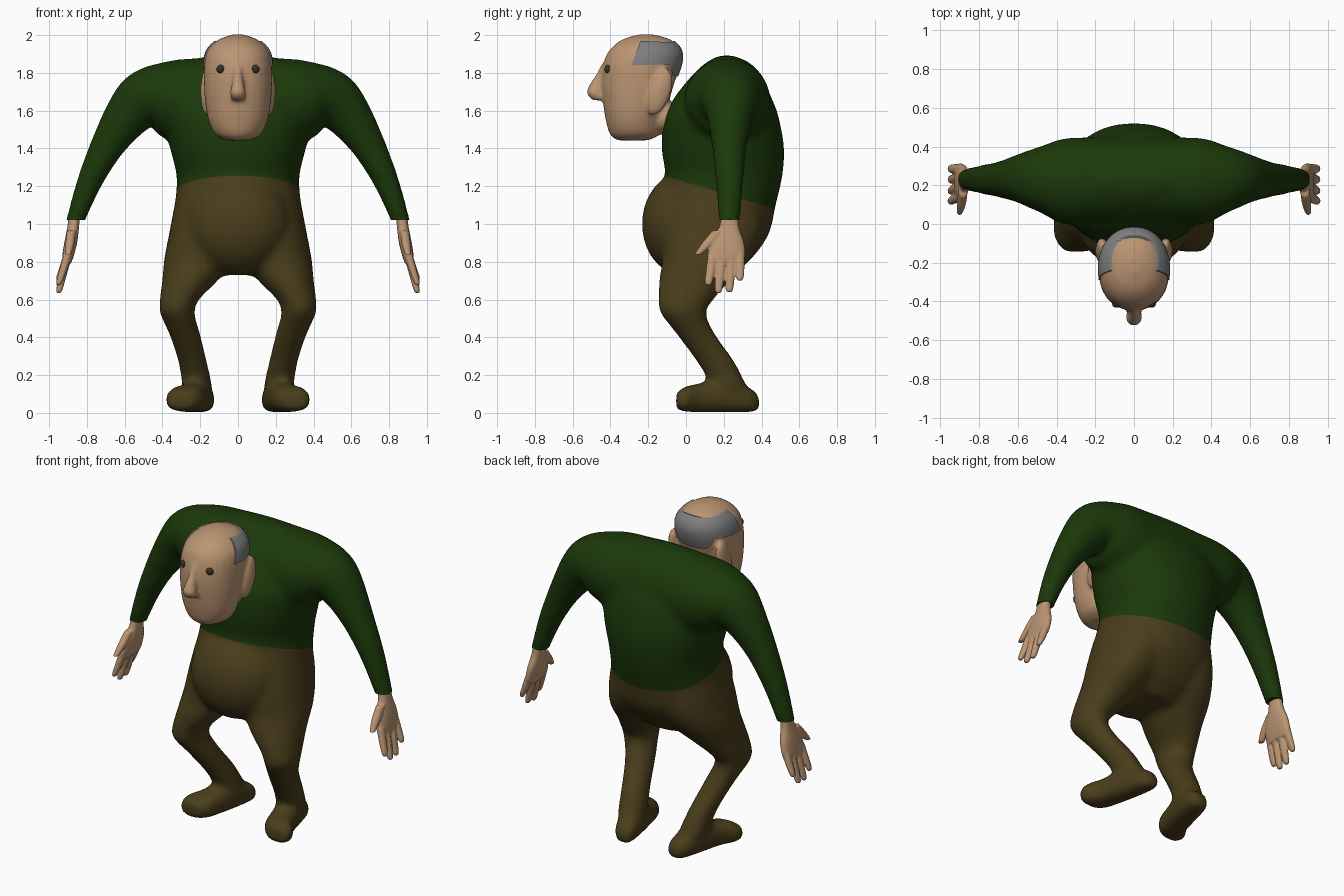
import bpy
import bmesh
import math
from mathutils import Vector, Matrix

if "Cube" in bpy.data.objects:
    bpy.data.objects.remove(bpy.data.objects["Cube"])

SIDES = (1, -1)
X, Y, Z = Vector((1, 0, 0)), Vector((0, 1, 0)), Vector((0, 0, 1))


def material(name, rgb):
    mat = bpy.data.materials.new(name)
    mat.use_nodes = True
    mat.diffuse_color = (*rgb, 1)
    for node in mat.node_tree.nodes:
        if node.type == 'BSDF_PRINCIPLED':
            node.inputs["Base Color"].default_value = (*rgb, 1)
            node.inputs["Roughness"].default_value = 0.8
    return mat


SKIN = material("skin", (0.50, 0.30, 0.17))
GREEN = material("dark_green_wool", (0.011, 0.040, 0.003))
BROWN = material("olive_brown_cloth", (0.068, 0.047, 0.011))
GREY = material("grey_hair", (0.21, 0.21, 0.21))
DARK = material("dark_eye", (0.045, 0.03, 0.015))


def curve_rings(rings, steps=5):
    """Smooth the list of rings with a Catmull-Rom curve."""
    out = []
    for i in range(len(rings) - 1):
        a, b, c, d = (rings[min(max(i + k, 0), len(rings) - 1)] for k in (-1, 0, 1, 2))
        for s in range(steps):
            t = s / steps
            out.append([q + 0.5 * t * (r - p + t * (2 * p - 5 * q + 4 * r - e + t * (3 * (q - r) + e - p)))
                        for p, q, r, e in zip(a, b, c, d)])
    return out + [list(rings[-1])]


def loft(bm, rings, axis=None, power=2.3, sides=28):
    """Closed tube through rings (x, y, z, radius_u, radius_v)."""
    rings = curve_rings(rings)
    loops = []
    for i, ring in enumerate(rings):
        after, before = rings[min(i + 1, len(rings) - 1)], rings[max(i - 1, 0)]
        along = axis or (Vector(after[:3]) - Vector(before[:3])).normalized()
        u, v = (X, Z) if axis == Y else (Y.cross(along).normalized(), Y)
        loop = []
        for k in range(sides):
            c, s = math.cos(math.tau * k / sides), math.sin(math.tau * k / sides)
            c = math.copysign(abs(c) ** (2 / power), c)
            s = math.copysign(abs(s) ** (2 / power), s)
            loop.append(bm.verts.new(Vector(ring[:3]) + u * c * ring[3] + v * s * ring[4]))
        loops.append(loop)
    faces = [bm.faces.new((a[k], a[(k + 1) % sides], b[(k + 1) % sides], b[k]))
             for a, b in zip(loops, loops[1:]) for k in range(sides)]
    faces += [bm.faces.new(loops[0][::-1]), bm.faces.new(loops[-1])]
    bmesh.ops.recalc_face_normals(bm, faces=faces)


def flip(rings, side):
    return [(r[0] * side, *r[1:]) for r in rings]


def upright(rows):
    """Centred rings from (z, front y, back y, half width)."""
    return [(0, (a + b) / 2, z, h, (b - a) / 2) for z, a, b, h in rows]


def ball(bm, centre, size, tilt=0):
    m = Matrix.Translation(centre) @ Matrix.Rotation(tilt, 4, 'X') @ Matrix.Diagonal((*size, 1))
    bmesh.ops.create_uvsphere(bm, u_segments=24, v_segments=16, radius=1, matrix=m)


def make(name, bm, mat):
    mesh = bpy.data.meshes.new(name)
    bm.to_mesh(mesh)
    bm.free()
    obj = bpy.data.objects.new(name, mesh)
    bpy.context.scene.collection.objects.link(obj)
    return finish(obj, mat)


def finish(obj, mat):
    obj.data.materials.clear()
    obj.data.materials.append(mat)
    obj.data.polygons.foreach_set("use_smooth", [True] * len(obj.data.polygons))
    obj.data.set_sharp_from_angle(angle=math.radians(50))
    return obj


def bake(obj, mat):
    bpy.context.view_layer.update()
    graph = bpy.context.evaluated_depsgraph_get()
    mesh = bpy.data.meshes.new_from_object(obj.evaluated_get(graph))
    obj.modifiers.clear()
    obj.data = mesh
    return finish(obj, mat)


def fuse(obj, mat, voxel, repeats):
    """Melt overlapping parts into one soft skin."""
    remesh = obj.modifiers.new("fuse", 'REMESH')
    remesh.mode = 'VOXEL'
    remesh.voxel_size = voxel
    soften = obj.modifiers.new("soften", 'SMOOTH')
    soften.factor = 0.5
    soften.iterations = repeats
    return bake(obj, mat)


# Clothed body: trunk, belly, one tube from wrist to wrist, legs and shoes
bm = bmesh.new()
loft(bm, upright([
    (0.73, 0.0, 0.24, 0.15), (0.82, -0.09, 0.35, 0.28), (0.95, -0.14, 0.44, 0.345),
    (1.1, -0.15, 0.475, 0.335), (1.25, -0.11, 0.51, 0.325), (1.4, -0.13, 0.52, 0.36),
    (1.55, -0.12, 0.495, 0.39), (1.63, -0.085, 0.47, 0.38), (1.7, -0.04, 0.435, 0.36),
    (1.8, 0.045, 0.375, 0.3), (1.87, 0.13, 0.3, 0.22), (1.893, 0.19, 0.24, 0.15)]), Z, power=2.2)
ball(bm, (0, -0.02, 1.0), (0.28, 0.215, 0.27))
arm = [(0.18, 0.22, 1.635, 0.25, 0.228), (0.36, 0.22, 1.66, 0.21, 0.222),
       (0.485, 0.23, 1.66, 0.162, 0.17), (0.575, 0.235, 1.585, 0.129, 0.13),
       (0.685, 0.23, 1.425, 0.093, 0.095), (0.785, 0.23, 1.225, 0.068, 0.075),
       (0.86, 0.23, 1.02, 0.05, 0.058), (0.88, 0.23, 0.95, 0.047, 0.055)]
loft(bm, flip(arm, -1)[::-1] + [(0, 0.22, 1.625, 0.265, 0.23)] + arm, power=2)
leg = [(0.215, 0.23, 0.14, 0.081, 0.093), (0.24, 0.158, 0.27, 0.076, 0.1),
       (0.283, 0.05, 0.42, 0.083, 0.103), (0.322, -0.015, 0.53, 0.092, 0.122),
       (0.31, 0.0, 0.6, 0.104, 0.147), (0.255, 0.045, 0.7, 0.147, 0.188),
       (0.205, 0.11, 0.82, 0.185, 0.235), (0.18, 0.14, 0.95, 0.185, 0.265),
       (0.165, 0.16, 1.1, 0.172, 0.25)]
shoe = [(0.18, 0.39, 0.045, 0.04, 0.038), (0.19, 0.34, 0.067, 0.068, 0.064),
        (0.22, 0.2, 0.085, 0.082, 0.083), (0.25, 0.08, 0.08, 0.085, 0.077),
        (0.285, 0.0, 0.073, 0.1, 0.068), (0.3, -0.052, 0.063, 0.07, 0.045)]
for side in SIDES:
    loft(bm, flip(leg, side), Z, power=2.1)
    loft(bm, flip(shoe, side), Y, power=2.6)
body = fuse(make("body", bm, BROWN), BROWN, 0.017, 14)


# Split the body into sweater and trousers along the sloping waistline
def garment(name, mat, is_sweater):
    bm = bmesh.new()
    bm.from_mesh(body.data)
    for point, normal in (((0, 0, 1.221), (0, 0.3, 1)), ((0, 0, 1.02), (0, 0, 1))):
        bmesh.ops.bisect_plane(bm, geom=bm.verts[:] + bm.edges[:] + bm.faces[:],
                               dist=1e-5, plane_co=point, plane_no=normal)

    def wanted(face):
        c = face.calc_center_median()
        sleeve = abs(c.x) > 0.5
        if is_sweater:
            return c.z > (1.02 if sleeve else 1.221 - 0.3 * c.y)
        return not sleeve and c.z < 1.221 - 0.3 * c.y

    bmesh.ops.delete(bm, geom=[f for f in bm.faces if not wanted(f)], context='FACES')
    cuffs = [e for e in bm.edges if e.is_boundary and abs(e.verts[0].co.x) > 0.6]
    if cuffs:
        bmesh.ops.holes_fill(bm, edges=cuffs, sides=0)
    for v in bm.verts:
        v.co.z = max(v.co.z, 0.005)
    return make(name, bm, mat)


garment("sweater", GREEN, True)
garment("trousers_and_shoes", BROWN, False)
bpy.data.objects.remove(body)

# Head with nose, ears and neck
bm = bmesh.new()
loft(bm, upright([
    (1.443, -0.365, -0.2, 0.065), (1.475, -0.402, -0.14, 0.122), (1.55, -0.425, -0.12, 0.157),
    (1.65, -0.44, -0.09, 0.174), (1.75, -0.447, -0.06, 0.18), (1.85, -0.437, -0.025, 0.18),
    (1.92, -0.405, -0.027, 0.162), (1.975, -0.34, -0.08, 0.105), (2.003, -0.25, -0.17, 0.03)]), Z, power=2.15)
loft(bm, [(0, -0.425, 1.85, 0.02, 0.02), (0, -0.45, 1.79, 0.022, 0.028),
          (0, -0.475, 1.73, 0.033, 0.04), (0, -0.48, 1.69, 0.043, 0.045),
          (0, -0.46, 1.655, 0.03, 0.035)], Z, power=2)
loft(bm, [(0, -0.22, 1.56, 0.11, 0.09), (0, 0.02, 1.56, 0.11, 0.08)], Y, power=2)
for side in SIDES:
    ball(bm, (side * 0.165, -0.14, 1.70), (0.034, 0.06, 0.13), -0.3)
head = fuse(make("head", bm, SKIN), SKIN, 0.011, 6)

# Hair: a thin shell over the head, trimmed to a side outline
bm = bmesh.new()
bm.from_mesh(head.data)
bm.normal_update()
for v, n in [(v, v.normal.copy()) for v in bm.verts]:
    v.co += n * 0.007
hair = make("hair", bm, GREY)
outline = [(-0.29, 1.84), (-0.24, 1.97), (-0.09, 1.962), (-0.06, 1.97), (0.03, 1.95),
           (0.03, 1.77), (-0.07, 1.785), (-0.085, 1.845)]
bm = bmesh.new()
face = bm.faces.new([bm.verts.new((-0.3, y, z)) for y, z in outline])
wall = bmesh.ops.extrude_face_region(bm, geom=[face])["geom"]
bmesh.ops.translate(bm, vec=X * 0.6, verts=[g for g in wall if isinstance(g, bmesh.types.BMVert)])
bmesh.ops.recalc_face_normals(bm, faces=bm.faces[:])
cutter = make("hair_cutter", bm, GREY)
cutter.hide_render = True
trim = hair.modifiers.new("trim", 'BOOLEAN')
trim.operation = 'INTERSECT'
trim.solver = 'EXACT'
trim.object = cutter
bake(hair, GREY)
bpy.data.objects.remove(cutter)

# Eyes and hands
palm = [(0.864, 0.232, 1.06, 0.03, 0.042), (0.873, 0.228, 0.98, 0.031, 0.054),
        (0.886, 0.22, 0.9, 0.034, 0.088), (0.9, 0.213, 0.83, 0.03, 0.1),
        (0.907, 0.21, 0.79, 0.022, 0.092)]
thumb = [(0.882, 0.175, 0.965, 0.024, 0.035), (0.89, 0.115, 0.895, 0.024, 0.034),
         (0.9, 0.062, 0.838, 0.016, 0.018)]
fingers = [(0.14, 0.12, 0.675), (0.19, 0.172, 0.635), (0.24, 0.23, 0.64), (0.285, 0.285, 0.7)]
for side, label in zip(SIDES, ("left", "right")):
    bm = bmesh.new()
    ball(bm, (side * 0.09, -0.412, 1.82), (0.023, 0.02, 0.023))
    make(label + "_eye", bm, DARK)

    bm = bmesh.new()
    loft(bm, flip(palm, side), Z)
    loft(bm, flip(thumb, side), Z, power=2)
    for base, tip, low in fingers:
        finger = [(0.9, base, 0.84, 0.024, 0.025),
                  (0.925, (base + tip) / 2, (0.84 + low) / 2, 0.021, 0.025),
                  (0.945, tip, low + 0.02, 0.017, 0.021), (0.95, tip, low, 0.01, 0.013)]
        loft(bm, flip(finger, side), Z, power=2, sides=14)
    fuse(make(label + "_hand", bm, SKIN), SKIN, 0.006, 3)
